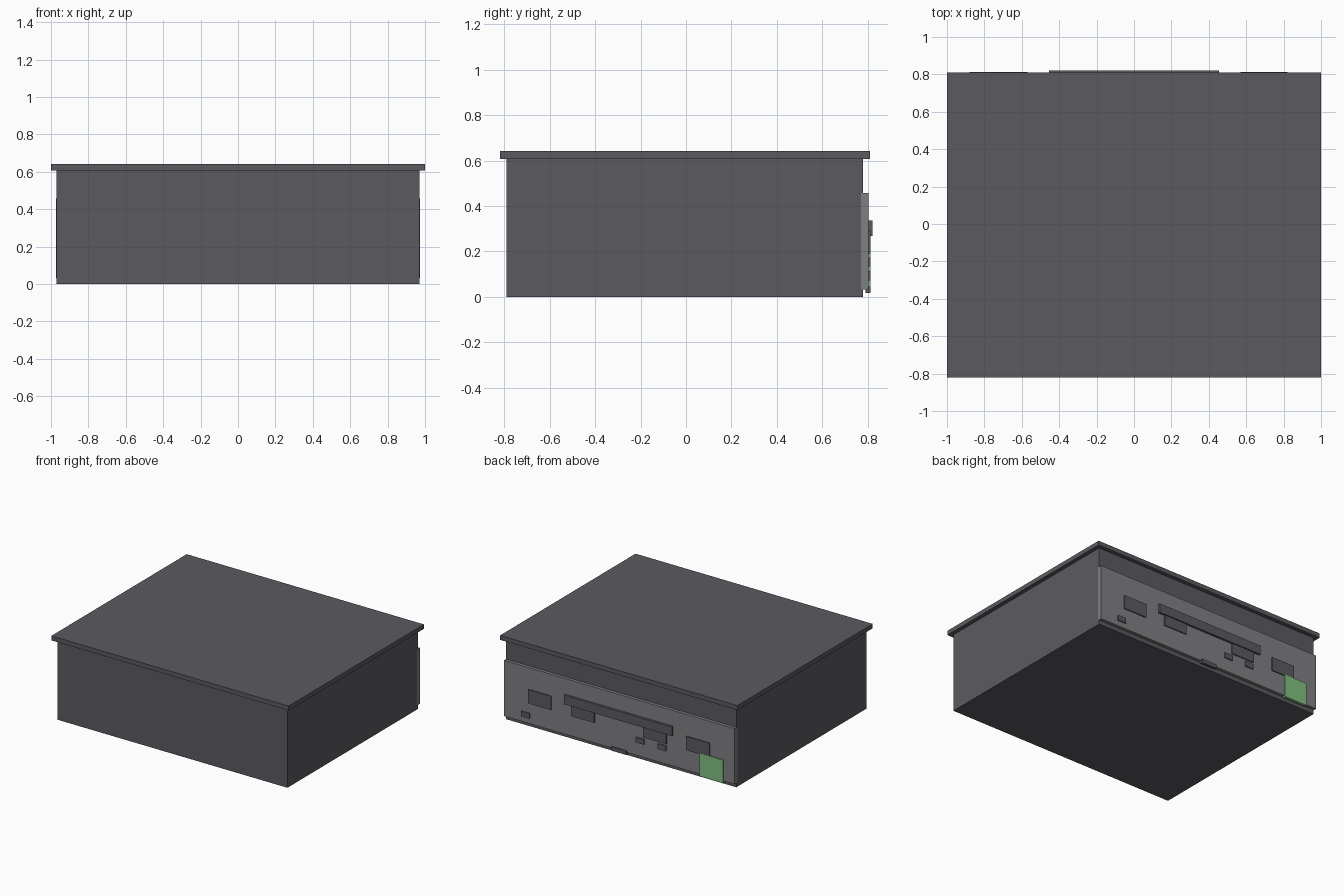
import bpy
import bmesh

cube = bpy.data.objects.get("Cube")
if cube:
    bpy.data.objects.remove(cube, do_unlink=True)


def material(name, rgb):
    mat = bpy.data.materials.new(name)
    mat.use_nodes = True
    color = (*rgb, 1.0)
    mat.diffuse_color = color
    mat.node_tree.nodes["Principled BSDF"].inputs["Base Color"].default_value = color
    return mat


DARK = material("dark grey", (0.105, 0.103, 0.115))
PANEL = material("mid grey", (0.215, 0.21, 0.225))
GREEN = material("green", (0.22, 0.52, 0.22))


def box(name, xs, ys, zs, mat):
    """Axis-aligned box spanning the three ranges."""
    bm = bmesh.new()
    bmesh.ops.create_cube(bm, size=1)
    for v in bm.verts:
        v.co = [r[0] if c < 0 else r[1] for r, c in zip((xs, ys, zs), v.co)]
    mesh = bpy.data.meshes.new(name)
    bm.to_mesh(mesh)
    bm.free()
    mesh.materials.append(mat)
    obj = bpy.data.objects.new(name, mesh)
    bpy.context.collection.objects.link(obj)
    return obj


# Case and overhanging lid
box("case_body", (-0.97, 0.97), (-0.79, 0.78), (0, 0.61), DARK)
box("lid", (-1, 1), (-0.82, 0.81), (0.608, 0.642), DARK)

# Raised connector panel on the back
box("back_panel", (-0.972, 0.972), (0.77, 0.804), (0.032, 0.457), PANEL)

# Large ports in a symmetric row, with a bar bridging the inner pair
PORT_Y = (0.79, 0.812)
for side, sign in (("left", 1), ("right", -1)):
    for place, x in (("outer", 0.667), ("inner", 0.304)):
        center = sign * x
        box(f"{side}_{place}_port", (center - 0.098, center + 0.098),
            PORT_Y, (0.188, 0.293), DARK)
box("connector_bar", (-0.455, 0.455), (0.79, 0.821), (0.268, 0.337), DARK)

# Small sockets
for name, x, z in (("left_socket", 0.787, 0.093),
                   ("middle_socket", -0.178, 0.153),
                   ("right_socket", -0.363, 0.153)):
    box(name, (x - 0.035, x + 0.035), PORT_Y, (z - 0.02, z + 0.02), DARK)
box("bottom_socket", (-0.064, 0.064), PORT_Y, (0.016, 0.046), DARK)

# Terminal block
box("terminal_block", (-0.88, -0.685), (0.79, 0.813), (0.02, 0.195), GREEN)
